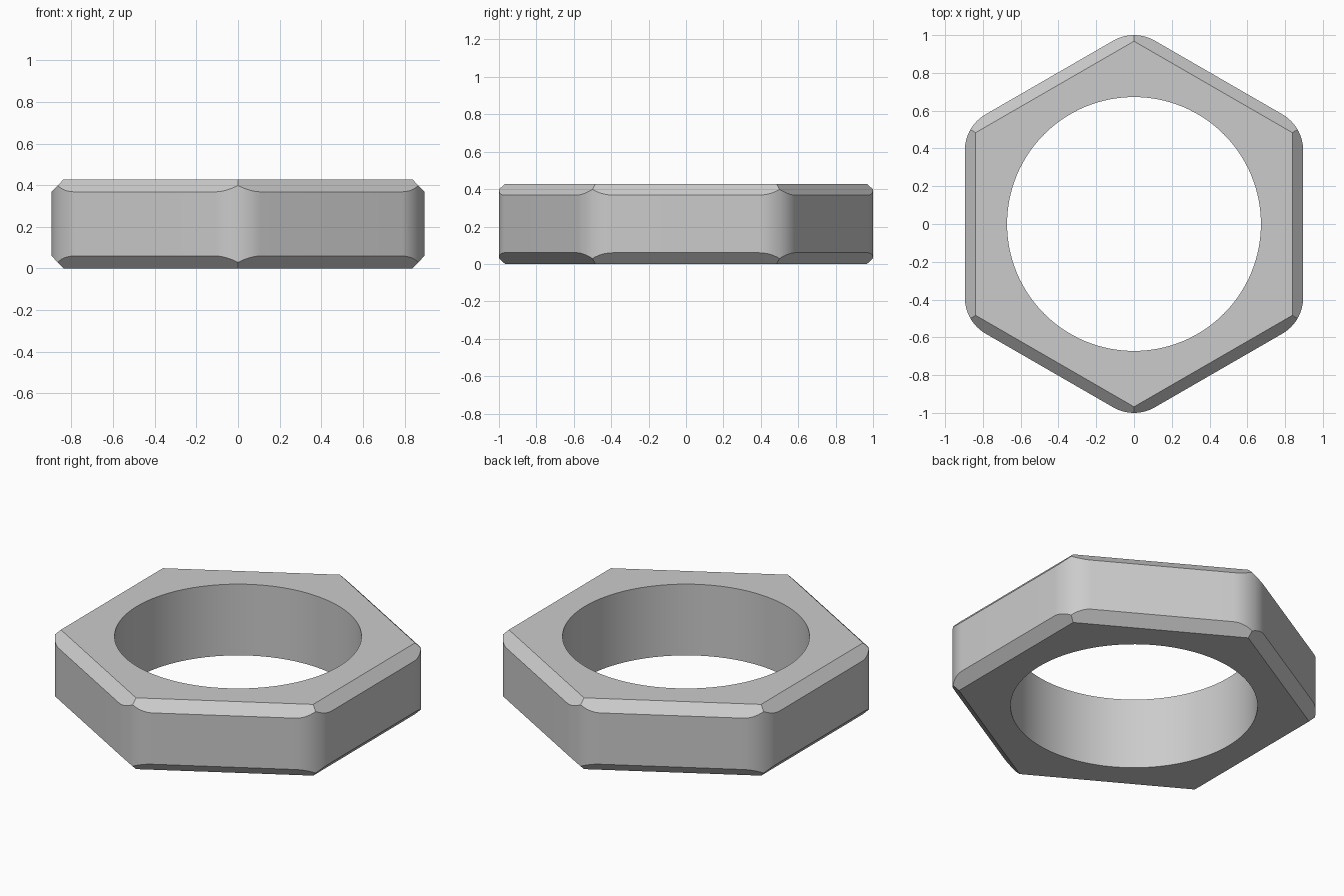
import bpy
import bmesh
from math import cos, sin, pi, radians

HEIGHT = 0.428      # thickness of the nut
FILLET = 0.22       # rounding of the upright corners
FLAT = 0.8955       # centre to side face
TOP_FLAT = 0.838    # centre to edge of the top face
BORE = 0.672        # hole radius
SLOPE = 0.96        # chamfer run per unit of height

cube = bpy.data.objects.get("Cube")
if cube:
    bpy.data.objects.remove(cube)

steel = bpy.data.materials.new("grey steel")
steel.use_nodes = True
colour = (0.6, 0.6, 0.6, 1)
steel.diffuse_color = colour
steel.node_tree.nodes["Principled BSDF"].inputs["Base Color"].default_value = colour


def loft(name, rings):
    """Closed solid through matching rings of points, bottom to top."""
    bm = bmesh.new()
    loops = [[bm.verts.new(p) for p in ring] for ring in rings]
    for low, high in zip(loops, loops[1:]):
        for i in range(len(low)):
            j = (i + 1) % len(low)
            bm.faces.new((low[i], low[j], high[j], high[i]))
    bm.faces.new(loops[0][::-1])
    bm.faces.new(loops[-1])
    mesh = bpy.data.meshes.new(name)
    bm.to_mesh(mesh)
    bm.free()
    mesh.materials.append(steel)
    obj = bpy.data.objects.new(name, mesh)
    bpy.context.collection.objects.link(obj)
    return obj


def polygon(radius, z, sides, turn=0.0):
    return [(radius * cos(turn + 2 * pi * i / sides),
             radius * sin(turn + 2 * pi * i / sides), z) for i in range(sides)]


def rounded_hexagon(z, steps=16):
    centre = (FLAT - FILLET) / cos(pi / 6)
    points = []
    for corner in range(6):
        a = radians(30 + 60 * corner)
        for s in range(steps + 1):
            b = a + radians(60 * s / steps - 30)
            points.append((centre * cos(a) + FILLET * cos(b),
                           centre * sin(a) + FILLET * sin(b), z))
    return points


def hexagon(flat, z):
    return polygon(flat / cos(pi / 6), z, 6, pi / 6)


# Body: double hexagonal taper, whose slopes become the chamfers
middle = TOP_FLAT + SLOPE * HEIGHT / 2
nut = loft("hex_nut", [hexagon(TOP_FLAT, 0), hexagon(middle, HEIGHT / 2),
                       hexagon(TOP_FLAT, HEIGHT)])

# Cutters: rounded outline and round bore
outline = loft("outline_cutter", [rounded_hexagon(-0.1), rounded_hexagon(HEIGHT + 0.1)])
bore = loft("bore_cutter", [polygon(BORE, -0.2, 128), polygon(BORE, HEIGHT + 0.2, 128)])
for cutter, operation in ((outline, 'INTERSECT'), (bore, 'DIFFERENCE')):
    mod = nut.modifiers.new(cutter.name, 'BOOLEAN')
    mod.operation = operation
    mod.solver = 'EXACT'
    mod.object = cutter

bpy.ops.object.select_all(action='DESELECT')
bpy.context.view_layer.objects.active = nut
nut.select_set(True)
for name in [m.name for m in nut.modifiers]:
    bpy.ops.object.modifier_apply(modifier=name)
for cutter in (outline, bore):
    bpy.data.objects.remove(cutter)

# Smooth bore and corners, crisp chamfers
bpy.ops.object.shade_smooth_by_angle(angle=radians(30))
